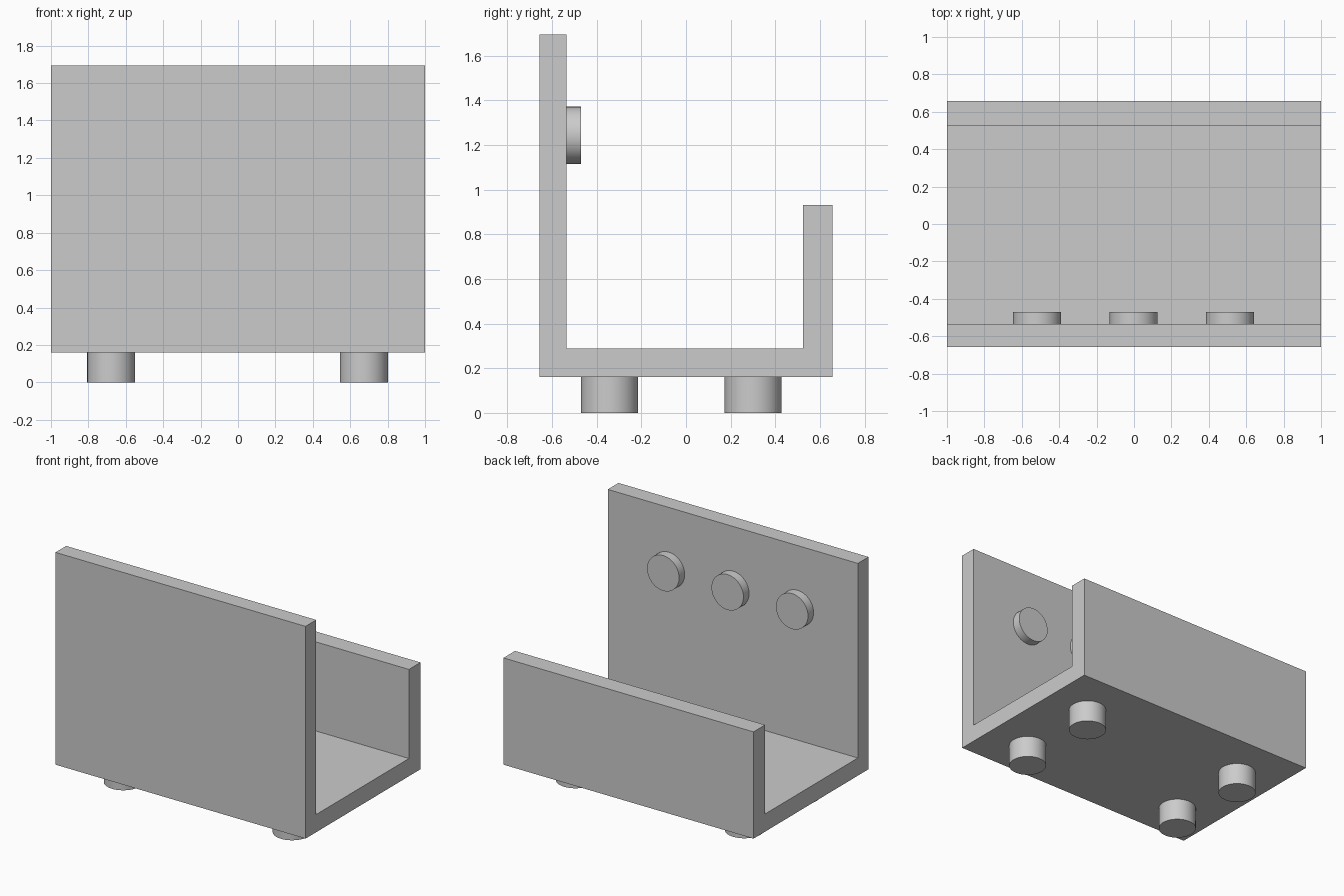
import bpy, bmesh, math
from mathutils import Matrix

cube = bpy.data.objects.get("Cube")
if cube:
    bpy.data.objects.remove(cube, do_unlink=True)

# Single grey material
grey = bpy.data.materials.new("light_grey")
grey.use_nodes = True
colour = (0.6, 0.6, 0.6, 1)
grey.diffuse_color = colour
grey.node_tree.nodes["Principled BSDF"].inputs["Base Color"].default_value = colour


def add_object(name, bm):
    bmesh.ops.recalc_face_normals(bm, faces=bm.faces)
    mesh = bpy.data.meshes.new(name)
    bm.to_mesh(mesh)
    bm.free()
    mesh.materials.append(grey)
    obj = bpy.data.objects.new(name, mesh)
    bpy.context.collection.objects.link(obj)
    return obj


def add_disc(name, centre, depth, rotation=Matrix()):
    bm = bmesh.new()
    bmesh.ops.create_cone(bm, cap_ends=True, segments=48, radius1=0.128,
                          radius2=0.128, depth=depth,
                          matrix=Matrix.Translation(centre) @ rotation)
    for face in bm.faces:
        face.smooth = len(face.verts) == 4
    for edge in bm.edges:
        edge.smooth = all(len(f.verts) == 4 for f in edge.link_faces)
    return add_object(name, bm)


# Channel: tall front wall, floor and short back wall, extruded along x
profile = [(-0.657, 0.16), (0.657, 0.16), (0.657, 0.932), (0.525, 0.932),
           (0.525, 0.288), (-0.535, 0.288), (-0.535, 1.695), (-0.657, 1.695)]
bm = bmesh.new()
face = bm.faces.new([bm.verts.new((-1, y, z)) for y, z in profile])
extruded = bmesh.ops.extrude_face_region(bm, geom=[face])["geom"]
bmesh.ops.translate(bm, vec=(2, 0, 0),
                    verts=[v for v in extruded if isinstance(v, bmesh.types.BMVert)])
add_object("channel_body", bm)

# Four round feet under the floor
for side, x in (("right", -0.678), ("left", 0.673)):
    for end, y in (("front", -0.342), ("back", 0.301)):
        add_disc(f"{end}_{side}_foot", (x, y, 0.081), 0.162)

# Row of three round studs on the inner face of the tall wall
turn = Matrix.Rotation(math.pi / 2, 4, "X")
for side, x in (("right", -0.518), ("middle", -0.002), ("left", 0.513)):
    add_disc(f"{side}_stud", (x, -0.504, 1.244), 0.066, turn)
